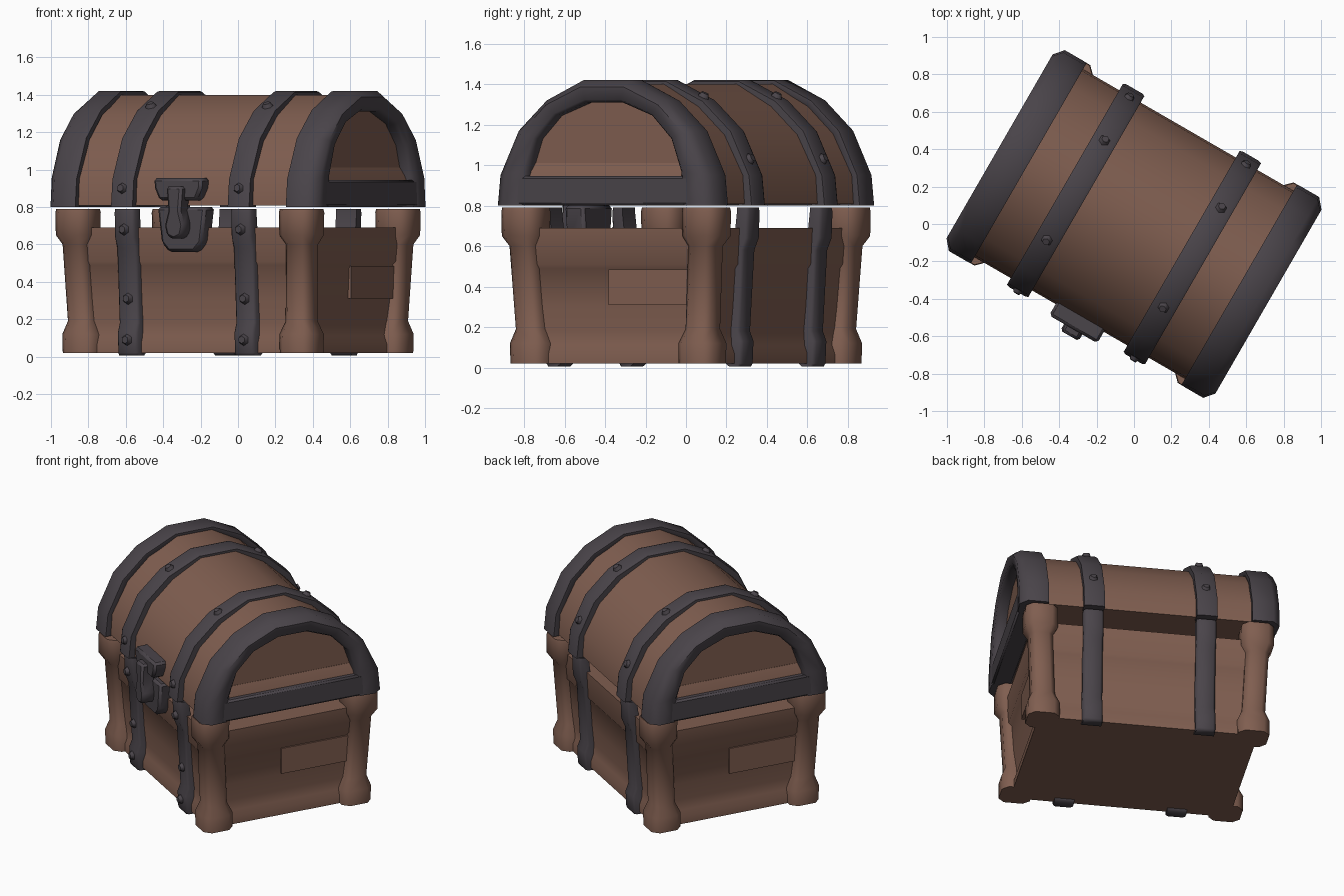
import bpy, bmesh, math
from mathutils import Matrix, Vector

if "Cube" in bpy.data.objects:
    bpy.data.objects.remove(bpy.data.objects["Cube"])

R = Matrix.Rotation(math.radians(-30), 4, 'Z')   # chest stands turned on the grid


def material(name, col):
    m = bpy.data.materials.new(name)
    m.diffuse_color = (*col, 1)
    m.use_nodes = True
    m.node_tree.nodes["Principled BSDF"].inputs["Base Color"].default_value = m.diffuse_color
    return m


WOOD = material("brown wood", (0.215, 0.112, 0.080))
METAL = material("dark iron", (0.068, 0.058, 0.068))


def finish(name, bm, mat, bevel=0):
    bmesh.ops.recalc_face_normals(bm, faces=bm.faces)
    bm.transform(R)
    me = bpy.data.meshes.new(name)
    bm.to_mesh(me)
    bm.free()
    me.materials.append(mat)
    ob = bpy.data.objects.new(name, me)
    bpy.context.collection.objects.link(ob)
    if bevel:
        b = ob.modifiers.new("bevel", 'BEVEL')
        b.width, b.segments = bevel, 1
    bpy.ops.object.select_all(action='DESELECT')
    bpy.context.view_layer.objects.active = ob
    ob.select_set(True)
    bpy.ops.object.shade_smooth_by_angle(angle=math.radians(58))
    return ob


def loft(name, rings, mat, bevel=0):
    """Skin a list of equal-length rings and cap both ends."""
    bm = bmesh.new()
    vs = [[bm.verts.new(p) for p in r] for r in rings]
    n = len(rings[0])
    for a, b in zip(vs, vs[1:]):
        for i in range(n):
            j = (i + 1) % n
            bm.faces.new((a[i], a[j], b[j], b[i]))
    bm.faces.new(vs[0])
    bm.faces.new(vs[-1])
    return finish(name, bm, mat, bevel)


def arch(half):
    return [(-v, z) for v, z in half] + [(v, z) for v, z in reversed(half)]


def prism_x(name, poly, x0, x1, mat, bevel=0):
    return loft(name, [[(x, v, z) for v, z in poly] for x in (x0, x1)], mat, bevel)


def prism_y(name, poly, y0, y1, mat, bevel=0):
    return loft(name, [[(u, y, z) for u, z in poly] for y in (y0, y1)], mat, bevel)


def rect(a0, a1, b0, b1):
    return [(a0, b0), (a1, b0), (a1, b1), (a0, b1)]


def bolt(name, pos, normal):
    bm = bmesh.new()
    rot = Vector(normal).to_track_quat('Z', 'Y').to_matrix().to_4x4()
    bmesh.ops.create_cone(bm, cap_ends=True, segments=6, radius1=0.038, radius2=0.02,
                          depth=0.036, matrix=Matrix.Translation(pos) @ rot)
    finish(name, bm, METAL)


# lid profiles (half, depth / height)
outer = arch([(.62, .80), (.605, .95), (.50, 1.17), (.34, 1.32), (.13, 1.42)])
wood = arch([(.58, .808), (.57, .95), (.465, 1.15), (.315, 1.29), (.12, 1.40)])
inner = arch([(.445, .80), (.435, .97), (.38, 1.13), (.27, 1.245), (.10, 1.31)])

# lid
prism_x("lid_wood", wood, -.755, .755, WOOD)

for s in (-1, 1):
    # arched end bands with rounded outer edge and a sill bar
    rings = []
    for (ov, oz), (iv, iz) in zip(outer, inner):
        def mix(t):
            return ov + (iv - ov) * t, oz + (iz - oz) * t
        rings.append([(s * u, *mix(t)) for u, t in
                      ((.65, .3), (.65, .03), (.665, 0), (.785, 0), (.83, .3), (.825, .88), (.80, 1), (.72, 1))])
    loft("lid_end_band", rings, METAL)
    prism_x("lid_end_sill", rect(-.5, .5, .80, .945), s * .70, s * .826, METAL, .012)
    # sloped lower plank of the end panel
    prism_y("lid_end_slope", [(s * .70, .93), (s * .79, .93), (s * .785, .95), (s * .757, 1.01), (s * .70, 1.01)],
            -.45, .45, WOOD)

    # lid straps
    rings = []
    for v, z in outer:
        low = (v * .88, .8 + (z - .8) * .88)
        mid = (v * 1.0, .8 + (z - .8) * .99)
        top = (v * 1.01, z)
        rings.append([(s * .36 + du, *p) for du, p in
                      ((-.066, low), (-.066, mid), (-.05, top), (.05, top), (.066, mid), (.066, low))])
    loft("lid_strap", rings, METAL)

    # lid strap bolts
    for pos, nrm in (((-.618, .90), (-1, .1)), ((-.31, 1.34), (-.45, .9)),
                     ((.31, 1.34), (.45, .9)), ((.573, 1.03), (.9, .43))):
        bolt("lid_bolt", (s * .36, *pos), (0, *nrm))

# box body with stepped planks and base lip
steps = [(.02, .70, .52), (.07, .70, .52), (.11, .685, .505), (.18, .68, .50), (.30, .695, .512),
         (.49, .705, .525), (.51, .725, .54), (.69, .735, .55)]
loft("box_walls", [[(-a, -b, z), (a, -b, z), (a, b, z), (-a, b, z)] for z, a, b in steps], WOOD)

# raised plank on each end, placed with half-turn symmetry
for s in (-1, 1):
    prism_x("end_plank", [(s * v, z) for v, z in rect(-.03, .44, .31, .485)], s * .60, s * .715, WOOD)

# corner posts, flared at head and foot
post = [(.02, .67, .48, .10), (.12, .67, .48, .102), (.19, .672, .484, .073),
        (.60, .69, .51, .073), (.65, .69, .515, .102), (.77, .69, .515, .104), (.79, .69, .515, .10)]
octagon = [(1, .6), (.6, 1), (-.6, 1), (-1, .6), (-1, -.6), (-.6, -1), (.6, -1), (1, -.6)]
for sx in (-1, 1):
    for sy in (-1, 1):
        loft("corner_post", [[(sx * (u + a * p), sy * (v + a * q), z) for p, q in octagon]
                             for z, u, v, a in post], WOOD)

# box straps, front and back
strap = [(.005, .49, .55), (.02, .47, .56), (.13, .45, .565), (.18, .45, .545), (.58, .48, .57),
         (.64, .52, .595), (.77, .535, .60), (.79, .535, .595)]
for sx in (-1, 1):
    for sy in (-1, 1):
        loft("box_strap", [[(sx * .36 + du, sy * v, z) for du, v in
                            ((-.063, i), (-.063, o - .014), (-.048, o), (.048, o), (.063, o - .014), (.063, i))]
                           for z, i, o in strap], METAL)
    for z, v in ((.68, .602), (.31, .558), (.09, .568)):
        bolt("box_bolt", (sx * .36, -v, z), (0, -1, 0))

# lock: upper plate, lower plate and hasp
prism_y("lock_upper_plate", [(-.15, .955), (.15, .955), (.145, .90), (.115, .835), (-.115, .835), (-.145, .90)],
        -.54, -.65, METAL, .015)
prism_y("lock_lower_plate", [(-.15, .80), (.15, .80), (.125, .61), (.08, .56), (-.08, .56), (-.125, .61)],
        -.50, -.61, METAL, .015)
prism_y("lock_hasp", [(-.05, .91), (.05, .91), (.038, .78), (.06, .70), (.045, .645), (0, .625),
                      (-.045, .645), (-.06, .70), (-.038, .78)], -.59, -.69, METAL, .014)
